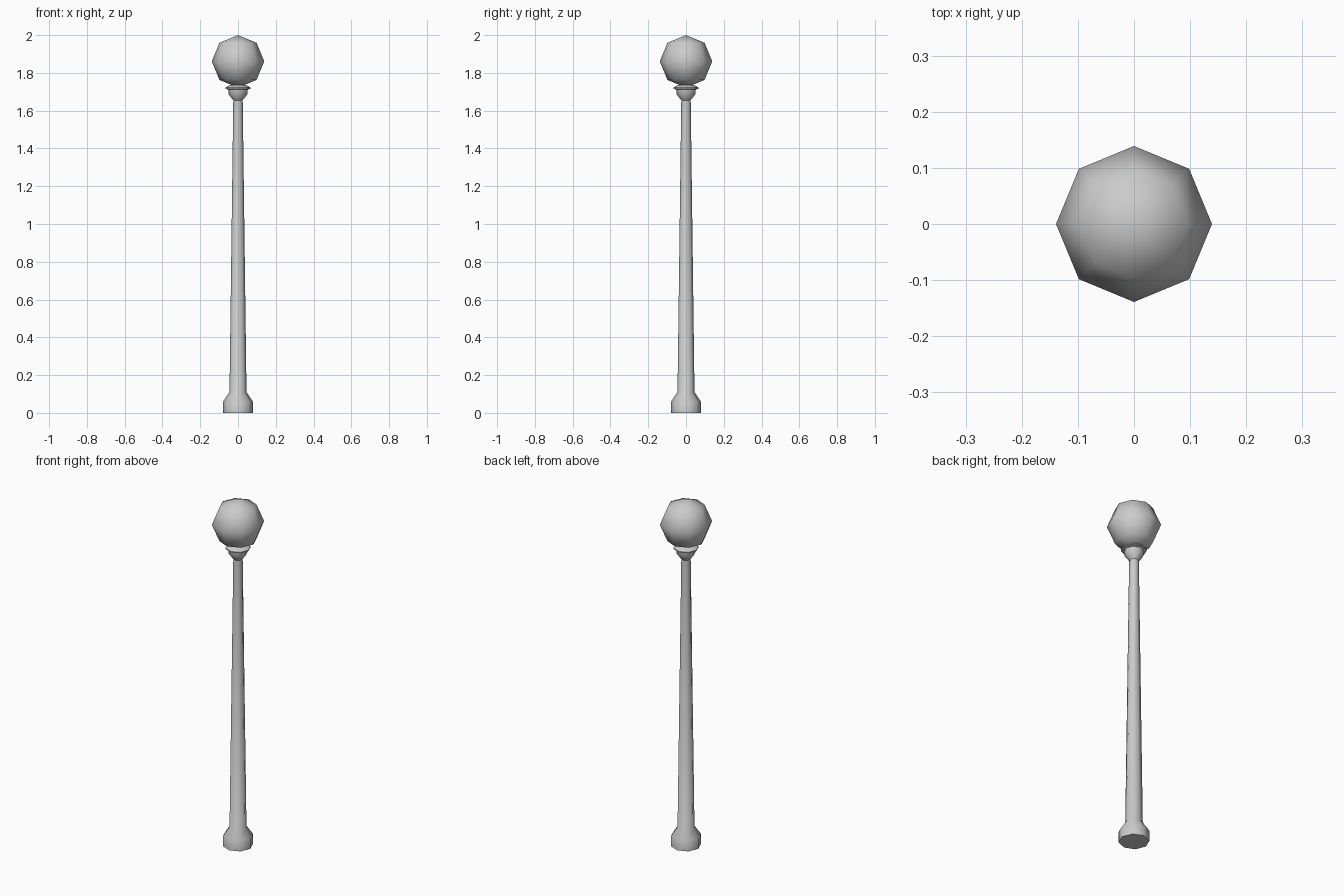
import bpy
import bmesh
from math import cos, sin, tau, radians

cube = bpy.data.objects.get("Cube")
if cube:
    bpy.data.objects.remove(cube, do_unlink=True)

SIDES = 8

grey = bpy.data.materials.new("plain grey")
grey.use_nodes = True
colour = (0.6, 0.6, 0.6, 1)
grey.diffuse_color = colour
grey.node_tree.nodes["Principled BSDF"].inputs["Base Color"].default_value = colour


def lathe(name, profile, smooth_angle):
    """Turn (radius, height) points into a closed eight-sided solid."""
    bm = bmesh.new()
    rings = []
    for r, z in profile:
        if r == 0:
            rings.append([bm.verts.new((0, 0, z))] * SIDES)
        else:
            rings.append([bm.verts.new((r * cos(tau * i / SIDES), r * sin(tau * i / SIDES), z))
                          for i in range(SIDES)])
    for low, high in zip(rings, rings[1:]):
        for i in range(SIDES):
            j = (i + 1) % SIDES
            corners = dict.fromkeys((low[i], low[j], high[j], high[i]))
            bm.faces.new(list(corners))
    for ring, (r, _) in ((rings[0], profile[0]), (rings[-1], profile[-1])):
        if r > 0:
            bm.faces.new(ring)
    bmesh.ops.recalc_face_normals(bm, faces=bm.faces)
    mesh = bpy.data.meshes.new(name)
    bm.to_mesh(mesh)
    bm.free()
    mesh.materials.append(grey)
    obj = bpy.data.objects.new(name, mesh)
    bpy.context.collection.objects.link(obj)
    bpy.ops.object.select_all(action="DESELECT")
    obj.select_set(True)
    bpy.context.view_layer.objects.active = obj
    bpy.ops.object.shade_smooth_by_angle(angle=radians(smooth_angle))
    return obj


# Foot, sloped shoulder, tapering shaft
lathe("post", [(0.079, 0), (0.079, 0.06), (0.045, 0.11), (0.025, 1.655)], 50)

# Flared cup and rim under the globe
lathe("lamp_collar", [(0.025, 1.655), (0.049, 1.685), (0.052, 1.712),
                      (0.067, 1.716), (0.067, 1.722), (0.045, 1.735)], 50)

# Faceted globe with smooth shading
RADIUS = 0.139
globe = [(RADIUS * sin(tau * k / SIDES) if k < SIDES // 2 else 0,
          2 - RADIUS - RADIUS * cos(tau * k / SIDES)) for k in range(SIDES // 2 + 1)]
lathe("globe", globe, 60)
